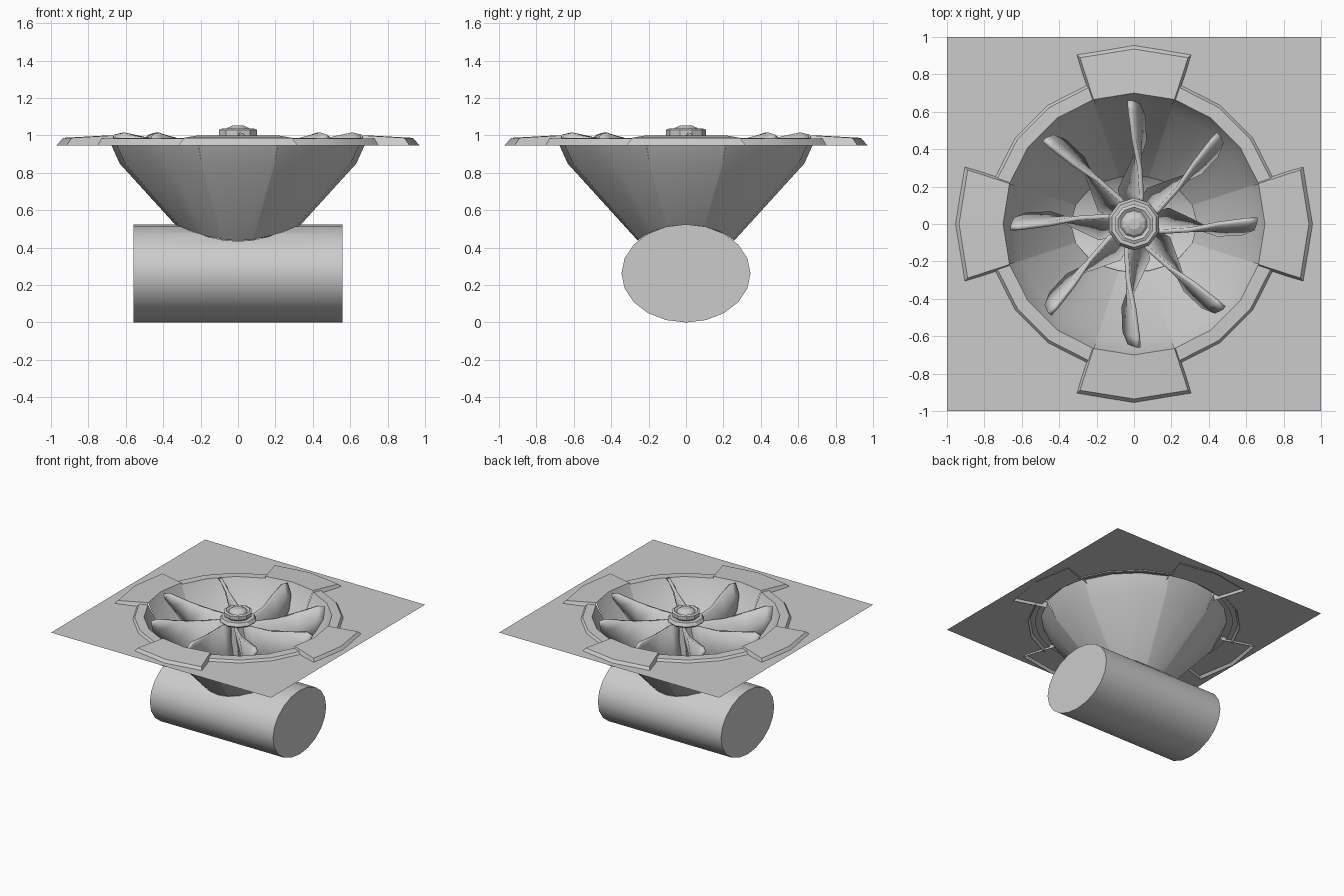
import bpy, bmesh
from math import sin, cos, pi, radians, sqrt

if "Cube" in bpy.data.objects:
    bpy.data.objects.remove(bpy.data.objects["Cube"])

SEG = 20
RY, RZ, CZ = 0.345, 0.2625, 0.2625      # drain pipe cross-section
STEP = 2 * pi / SEG


def make(name, verts, faces, smooth=True):
    me = bpy.data.meshes.new(name)
    me.from_pydata(verts, [], faces)
    bm = bmesh.new()
    bm.from_mesh(me)
    bmesh.ops.remove_doubles(bm, verts=bm.verts, dist=1e-5)
    bmesh.ops.recalc_face_normals(bm, faces=bm.faces)
    bm.to_mesh(me)
    bm.free()
    ob = bpy.data.objects.new(name, me)
    bpy.context.collection.objects.link(ob)
    bpy.ops.object.select_all(action='DESELECT')
    ob.select_set(True)
    bpy.context.view_layer.objects.active = ob
    if smooth:
        bpy.ops.object.shade_smooth_by_angle(angle=radians(30))
    return ob


def polar(r, a, z):
    return (r * cos(a), r * sin(a), z)


def cone_r(z):
    return 0.26 + (z - 0.44) / 1.1


def grid_faces(cols, rows):
    return [(c * rows + r, (c + 1) * rows + r, (c + 1) * rows + r + 1, c * rows + r + 1)
            for c in range(cols - 1) for r in range(rows - 1)]


def bowl_foot(a):
    # height where the cone wall meets the pipe at this angle
    lo, hi = 0.27, 0.7
    for _ in range(40):
        z = (lo + hi) / 2
        y = cone_r(z) * sin(a)
        inside = (y / RY) ** 2 + ((z - CZ) / RZ) ** 2 < 1
        lo, hi = (z, hi) if inside else (lo, z)
    return z


def bowl_sector(name, first, steps, lip):
    verts = []
    for i in range(steps + 1):
        a = (first + i) * STEP
        z = bowl_foot(a)
        prof = [(cone_r(z), z), (0.633, 0.85)] + lip
        verts += [polar(r, a, h) for r, h in prof]
    rows = 2 + len(lip)
    return verts, grid_faces(steps + 1, rows), rows


# Bowl: four plain sectors with a bevelled rim, four sectors with a raised tab
for k in range(4):
    v, f, n = bowl_sector("rim", 5 * k + 1, 3, [(0.70, 0.985), (0.77, 0.983), (0.80, 0.945)])
    make(f"bowl_rim_sector_{k + 1}", v, f)

    v, f, n = bowl_sector("tab", 5 * k - 1, 2, [(0.70, 1.0), (0.935, 0.987), (0.972, 0.945)])
    # flared skirts on both sides of the tab
    for col, sgn in ((0, -1), (2, 1)):
        a = (5 * k - 1 + col) * STEP
        dx, dy = -sin(a) * sgn * 0.02, cos(a) * sgn * 0.02
        b = col * n
        v[b + 4] = (v[b + 4][0] + dx, v[b + 4][1] + dy, 0.945)
        p = v[b + 2]
        v.append((p[0] + dx, p[1] + dy, 0.945))
        f.append((b + 2, b + 3, b + 4, len(v) - 1))
    make(f"bowl_tab_sector_{k + 1}", v, f)

# Surrounding floor sheet with a round opening
verts, pz = [], 0.965
for i in range(SEG * 2 + 1):
    a = i * STEP / 2
    s = 1 / max(abs(cos(a)), abs(sin(a)))
    verts += [polar(0.74, a, pz), polar(s, a, pz)]
# the square's corners fall on i = 5, 15, 25, 35
make("floor_sheet", verts, grid_faces(SEG * 2 + 1, 2), False)

# Drain pipe, opened where the bowl enters
verts = [(x, RY * sin(i * STEP), CZ + RZ * cos(i * STEP)) for x in (-0.56, 0.56) for i in range(SEG)]
faces = [(i, (i + 1) % SEG, SEG + (i + 1) % SEG, SEG + i) for i in range(SEG)]
faces += [tuple(range(SEG)), tuple(range(SEG, 2 * SEG))]
pipe = make("drain_pipe", verts, faces)
apex = 0.44 - 0.26 * 1.1
verts = [polar(cone_r(0.7), i * STEP, 0.7) for i in range(SEG)] + [(0, 0, apex)]
faces = [(i, (i + 1) % SEG, SEG) for i in range(SEG)] + [tuple(range(SEG))]
cutter = make("pipe_cutter", verts, faces, False)
mod = pipe.modifiers.new("opening", 'BOOLEAN')
mod.operation, mod.solver, mod.object = 'DIFFERENCE', 'EXACT', cutter
bpy.context.view_layer.update()
bpy.context.view_layer.objects.active = pipe
bpy.ops.object.modifier_apply(modifier=mod.name)
bpy.data.objects.remove(cutter)
bm = bmesh.new()
bm.from_mesh(pipe.data)
inner = [v for v in bm.verts if sqrt((v.co.y / RY) ** 2 + ((v.co.z - CZ) / RZ) ** 2) < 0.9]
bmesh.ops.delete(bm, geom=inner, context='VERTS')
bm.to_mesh(pipe.data)
bm.free()

# Impeller hub: shaft, flange and stepped cap
prof = [(0, 0.40), (0.10, 0.40), (0.085, 0.93), (0.125, 0.945), (0.14, 0.96), (0.125, 0.985),
        (0.09, 0.985), (0.107, 1.0), (0.107, 1.03), (0.09, 1.037), (0.072, 1.025),
        (0.06, 1.04), (0.03, 1.054), (0, 1.054)]
H = 10
verts = [polar(r, (i + 0.5) * 2 * pi / H, z) for i in range(H + 1) for r, z in prof]
hub = make("impeller_hub", verts, grid_faces(H + 1, len(prof)), False)

# Twisted impeller blades: (radius, angle, height) along the top and bottom edges
top = [(0.08, -22, 0.945), (0.15, -16, 0.95), (0.30, -6, 0.955), (0.45, 0, 0.98), (0.61, 2, 1.012), (0.66, 2, 1.0)]
low = [(0.08, 30, 0.45), (0.20, 22, 0.46), (0.32, 2, 0.56), (0.45, -7, 0.69), (0.58, -5, 0.83), (0.645, -2, 0.92)]
for k in range(8):
    verts = []
    for t, l in zip(top, low):
        for s in (0, 0.5, 1):
            r, a, z = (t[j] + (l[j] - t[j]) * s for j in range(3))
            verts.append(polar(r, radians(a + 45 * k), z))
    blade = make(f"impeller_blade_{k + 1}", verts, grid_faces(len(top), 3))
    sol = blade.modifiers.new("thickness", 'SOLIDIFY')
    sol.thickness, sol.offset = 0.025, 0
